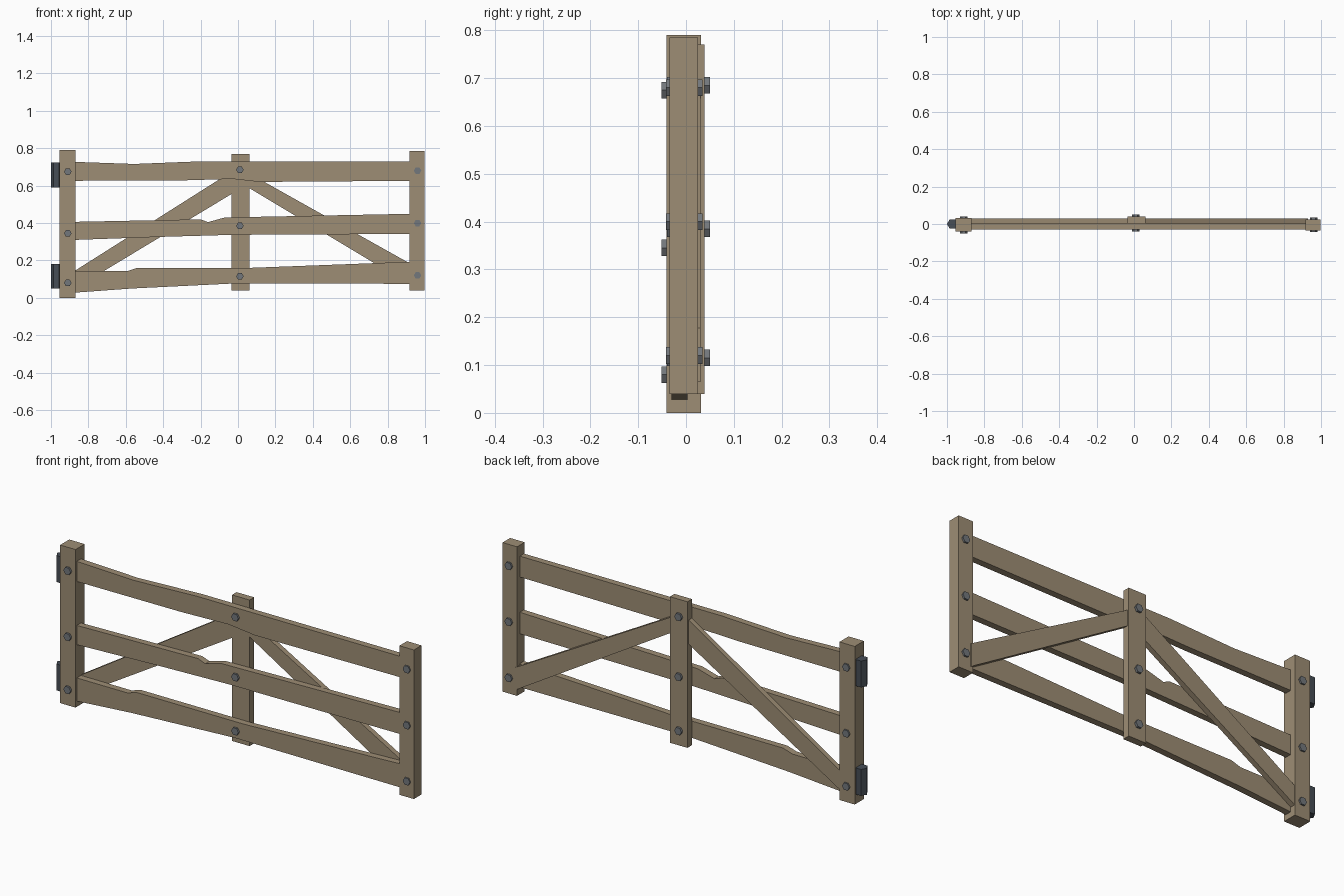
import bpy, bmesh, math
from mathutils import Matrix

if "Cube" in bpy.data.objects:
    bpy.data.objects.remove(bpy.data.objects["Cube"])


def material(name, rgb):
    m = bpy.data.materials.new(name)
    m.diffuse_color = (*rgb, 1)
    m.use_nodes = True
    m.node_tree.nodes["Principled BSDF"].inputs["Base Color"].default_value = m.diffuse_color
    return m


WOOD = material("weathered wood", (0.34, 0.268, 0.176))
BOLT = material("bolt steel", (0.17, 0.185, 0.20))
IRON = material("dark iron", (0.062, 0.075, 0.092))


def finish(bm, name, mat):
    bmesh.ops.recalc_face_normals(bm, faces=bm.faces)
    me = bpy.data.meshes.new(name)
    bm.to_mesh(me)
    bm.free()
    me.materials.append(mat)
    ob = bpy.data.objects.new(name, me)
    bpy.context.collection.objects.link(ob)
    return ob


def plank(name, outline, y0, y1):
    """Extrude an x/z outline between two depths."""
    bm = bmesh.new()
    f = bm.faces.new([bm.verts.new((x, y0, z)) for x, z in outline])
    r = bmesh.ops.extrude_face_region(bm, geom=[f])
    for v in r["geom"]:
        if isinstance(v, bmesh.types.BMVert):
            v.co.y = y1
    return finish(bm, name, WOOD)


def post(name, x0, x1, y0, y1, z0, z1, dents):
    """Box post; each dent is (corner, height, depth) pushing a corner edge inward.
    Corners: 0 front left, 1 front right, 2 back right, 3 back left."""
    bm = bmesh.new()
    corners = [(x0, y0), (x1, y0), (x1, y1), (x0, y1)]
    cols = []
    for c, (x, y) in enumerate(corners):
        col = [bm.verts.new((x, y, z0))]
        for dc, z, d in sorted(dents, key=lambda t: t[1]):
            if dc == c:
                sx, sy = (1 if x == x0 else -1), (1 if y == y0 else -1)
                for dz, k in ((-0.11, 0), (0, d), (0.13, 0)):
                    col.append(bm.verts.new((x + sx * k * 0.6, y + sy * k, z + dz)))
        col.append(bm.verts.new((x, y, z1)))
        cols.append(col)
    for i in range(4):
        bm.faces.new(cols[i] + cols[(i + 1) % 4][::-1])
    bm.faces.new([c[0] for c in cols])
    bm.faces.new([c[-1] for c in cols])
    bmesh.ops.triangulate(bm, faces=[f for f in bm.faces if len(f.verts) > 4])
    return finish(bm, name, WOOD)


def prism(name, loc, r, depth, mat, along_y):
    bm = bmesh.new()
    rot = Matrix.Rotation(math.pi / 2, 4, "X") if along_y else Matrix()
    bmesh.ops.create_cone(bm, cap_ends=True, segments=6, radius1=r, radius2=r,
                          depth=depth, matrix=Matrix.Translation(loc) @ rot @ Matrix.Rotation(math.pi / 6, 4, "Z"))
    return finish(bm, name, mat)


# upright posts
post("hinge_post", -0.955, -0.87, -0.041, 0.031, 0, 0.79, [(1, 0.55, 0.012), (2, 0.3, 0.012), (3, 0.55, 0.01)])
post("latch_post", 0.917, 0.997, -0.035, 0.025, 0.04, 0.785, [(1, 0.5, 0.009), (2, 0.3, 0.005)])
post("middle_post", -0.035, 0.062, 0.003, 0.039, 0.04, 0.77, [(2, 0.3, 0.01), (3, 0.5, 0.008)])

# horizontal rails
plank("top_rail", [(-0.9, 0.626), (-0.3, 0.628), (-0.03, 0.636), (0.115, 0.62), (0.95, 0.626),
                   (0.95, 0.73), (-0.2, 0.73), (-0.555, 0.716), (-0.9, 0.728)], -0.03, 0.003)
plank("middle_rail", [(-0.9, 0.309), (-0.42, 0.326), (-0.03, 0.337), (0.95, 0.342), (0.95, 0.45),
                      (-0.07, 0.43), (-0.16, 0.405), (-0.2, 0.42), (-0.9, 0.406)], -0.03, 0.003)
plank("bottom_rail", [(-0.9, 0.026), (-0.57, 0.05), (0, 0.078), (0.95, 0.075), (0.95, 0.194),
                      (0.05, 0.16), (-0.54, 0.16), (-0.59, 0.144), (-0.9, 0.144)], -0.03, 0.003)

# diagonal braces behind the rails
plank("left_brace", [(-0.88, 0.045), (-0.03, 0.558), (-0.03, 0.678), (-0.88, 0.14)], 0.003, 0.029)
plank("right_brace", [(0.055, 0.59), (0.93, 0.065), (0.93, 0.178), (0.055, 0.668)], 0.003, 0.03)

# bolts with a head on each side: x, front y, back y, heights
for label, x, y0, y1, zs in (("hinge_post", -0.91, -0.051, 0.039, (0.08, 0.345, 0.675)),
                             ("middle_post", 0.01, -0.04, 0.05, (0.115, 0.385, 0.685)),
                             ("latch_post", 0.96, -0.042, 0.034, (0.12, 0.4, 0.68))):
    for i, z in enumerate(zs):
        prism(f"{label}_bolt_{i + 1}", (x, (y0 + y1) / 2, z), 0.02, y1 - y0, BOLT, True)

# hinge barrels
for label, z in (("lower", 0.115), ("upper", 0.657)):
    prism(f"{label}_hinge", (-0.971, 0, z), 0.029, 0.132, IRON, False)
